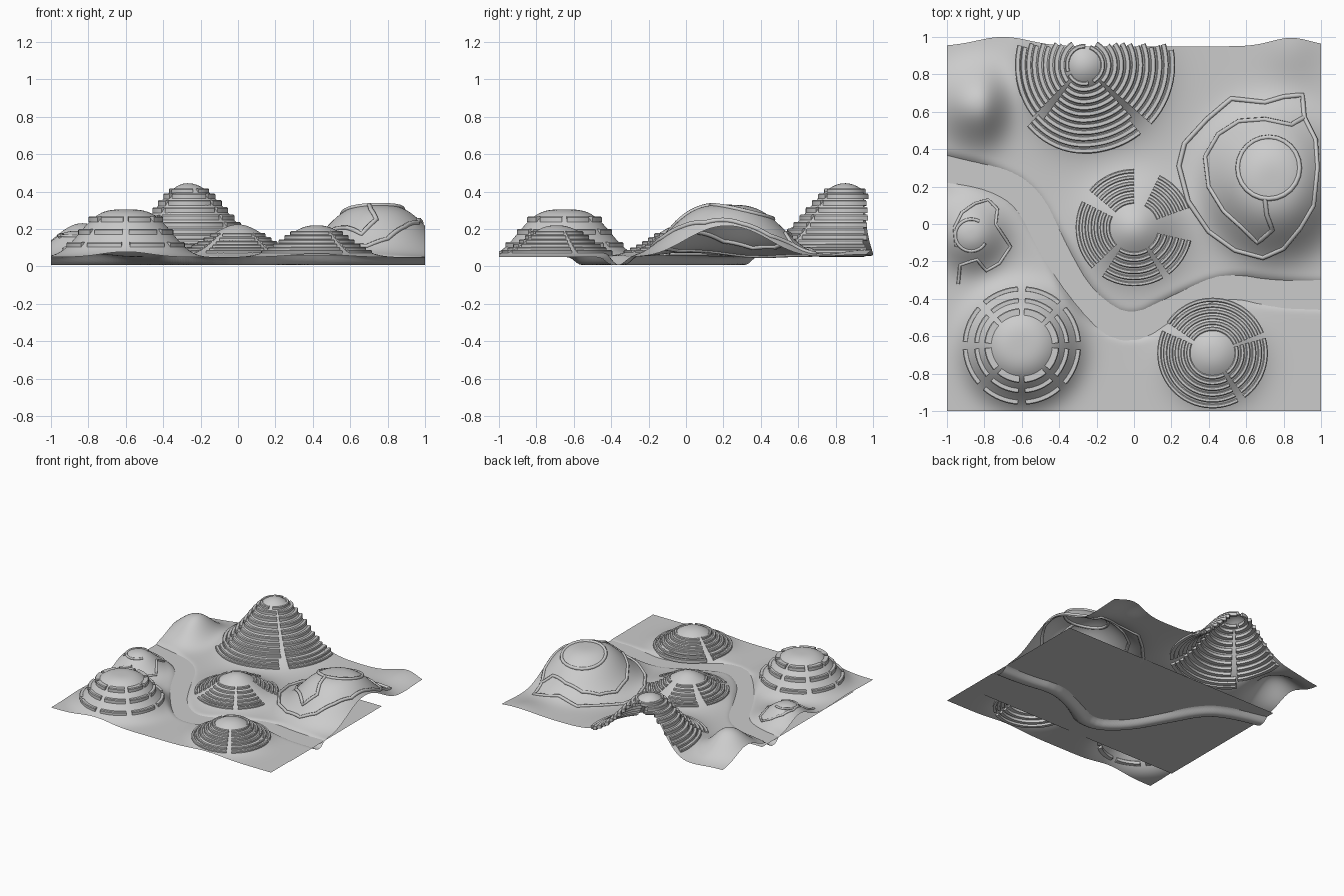
import bpy, bmesh, math

if "Cube" in bpy.data.objects:
    bpy.data.objects.remove(bpy.data.objects["Cube"])

BASE = 0.05
WATER = 0.046
# hills: cx, cy, height, radius left, radius right, radius y, steepness
HILLS = {
    "southwest": (-0.60, -0.65, 0.255, 0.278, 0.278, 0.278, 3.4),
    "north": (-0.27, 0.85, 0.395, 0.255, 0.30, 0.29, 2.1),
    "central": (0.0, -0.02, 0.175, 0.22, 0.22, 0.22, 2.0),
    "southeast": (0.42, -0.69, 0.17, 0.22, 0.22, 0.22, 2.4),
    "east": (0.74, 0.22, 0.28, 0.32, 0.32, 0.35, 3.2),
    "west": (-0.87, -0.05, 0.14, 0.17, 0.17, 0.17, 2.5),
    "northwest": (-0.83, 0.64, 0.18, 0.2, 0.14, 0.19, 2.2),
    "northeast": (0.84, 0.97, 0.04, 0.16, 0.16, 0.2, 2.0),
}
RIVER = [(-1.05, 0.31), (-0.75, 0.24), (-0.57, 0.14), (-0.43, -0.12), (-0.26, -0.43),
         (-0.02, -0.58), (0.25, -0.43), (0.5, -0.33), (0.75, -0.37), (1.05, -0.38)]
# round the river bends by cutting corners twice
for _ in range(2):
    cut = [RIVER[0]]
    for (ax, ay), (bx, by) in zip(RIVER, RIVER[1:]):
        cut += [(ax * .75 + bx * .25, ay * .75 + by * .25), (ax * .25 + bx * .75, ay * .25 + by * .75)]
    RIVER = cut + [RIVER[-1]]


def river_distance(x, y):
    best = 9
    for (ax, ay), (bx, by) in zip(RIVER, RIVER[1:]):
        dx, dy = bx - ax, by - ay
        t = max(0, min(1, ((x - ax) * dx + (y - ay) * dy) / (dx * dx + dy * dy)))
        best = min(best, math.hypot(x - ax - t * dx, y - ay - t * dy))
    return best


def hill_height(x, y):
    h = 0
    for cx, cy, height, rl, rr, ry, p in HILLS.values():
        d = math.hypot((x - cx) / (rl if x < cx else rr), (y - cy) / ry)
        h += height * math.exp(-d ** p)
    return h


def ground(x, y):
    g = math.exp(-(river_distance(x, y) / 0.06) ** 3)
    return BASE + hill_height(x, y) * (1 - 0.9 * g) - 0.043 * g


def add_object(name, bm, angle=40):
    bmesh.ops.recalc_face_normals(bm, faces=bm.faces)
    me = bpy.data.meshes.new(name)
    bm.to_mesh(me)
    bm.free()
    ob = bpy.data.objects.new(name, me)
    bpy.context.collection.objects.link(ob)
    bpy.ops.object.select_all(action='DESELECT')
    ob.select_set(True)
    bpy.context.view_layer.objects.active = ob
    bpy.ops.object.shade_smooth_by_angle(angle=math.radians(angle))
    return ob


def back_edge(x):
    return 0.95 + 0.05 * math.exp(-((x + 0.7) / 0.2) ** 2) + 0.045 * math.exp(-((x - 0.84) / 0.15) ** 2)


# terrain sheet with a gently wavy back edge
N = 140
bm = bmesh.new()
rows = []
for j in range(N + 1):
    row = []
    for i in range(N + 1):
        x = -1 + 2 * i / N
        y = -1 + 1.95 * j / N
        y += (back_edge(x) - 0.95) * max(0, (y - 0.6) / 0.35)
        row.append(bm.verts.new((x, y, ground(x, y))))
    rows.append(row)
for j in range(N):
    for i in range(N):
        bm.faces.new((rows[j][i], rows[j][i + 1], rows[j + 1][i + 1], rows[j + 1][i]))
add_object("terrain", bm)

# flat water sheet showing in the river channel
bm = bmesh.new()
bm.faces.new([bm.verts.new(c) for c in
              ((-1, -0.75, WATER), (1, -0.75, WATER), (1, 0.44, WATER), (-1, 0.44, WATER))])
add_object("water", bm)


def ledge(bm, hill, r, a0, a1, width, up, y_max=2):
    """One arc-shaped terrace ledge with a chamfered section, laid on the hill."""
    cx, cy, _, rl, rr, ry, _ = HILLS[hill]
    n = max(4, int((a1 - a0) / 5))
    w = width / 2
    section = [(-w, -0.015), (w, -0.018), (w, up * 0.5), (w - 0.005, up), (-w + 0.005, up), (-w, up * 0.6)]
    rings = []
    for i in range(n + 1):
        a = math.radians(a0 + (a1 - a0) * i / n)
        c, s = math.cos(a), math.sin(a)
        kx = (rl if c < 0 else rr) / ry
        x, y = cx + r * c * kx, cy + r * s
        if y > y_max:
            continue
        z = BASE + hill_height(x, y)
        rings.append([bm.verts.new((x + o * c, y + o * s, z + dz)) for o, dz in section])
    m = len(section)
    for p, q in zip(rings, rings[1:]):
        for k in range(m):
            bm.faces.new((p[k], p[(k + 1) % m], q[(k + 1) % m], q[k]))
    if len(rings) > 1:
        bm.faces.new(rings[0])
        bm.faces.new(rings[-1][::-1])


def terraces(name, hill, radii, sectors, width, up=0.012, y_max=2):
    bm = bmesh.new()
    for r in radii:
        for a0, a1 in sectors:
            ledge(bm, hill, r, a0, a1, width, up, y_max)
    return add_object(name, bm, 30)


def steps(first, last, count):
    return [first + (last - first) * i / (count - 1) for i in range(count)]


# terraced hills
eight = [(a + 4, a + 41) for a in range(0, 360, 45)]
terraces("southwest_terrace_inner", "southwest", [0.178], eight, 0.045)
terraces("southwest_terraces_outer", "southwest", [0.24, 0.302], eight, 0.03)
terraces("central_terraces", "central", steps(0.14, 0.302, 6),
         [(20, 64), (90, 140), (153, 224), (237, 300), (307, 347)], 0.022)
terraces("southeast_terraces", "southeast", steps(0.13, 0.285, 6),
         [(22, 146), (156, 298), (306, 376)], 0.022)
terraces("north_terraces_summit", "north", [0.1], [(-60, 70), (85, 200), (212, 285)], 0.024)
terraces("north_terraces_south_upper", "north", steps(0.13, 0.361, 8), [(230, 312)], 0.028)
terraces("north_terraces_south_lower", "north", steps(0.394, 0.46, 3), [(224, 309)], 0.028)
terraces("north_terraces_west", "north", steps(0.13, 0.40, 9), [(100, 180), (180, 222)], 0.029, y_max=0.965)
terraces("north_terraces_east", "north", steps(0.13, 0.46, 11), [(-42, 0), (0, 85)], 0.029, y_max=0.965)


def trail(name, points, closed=False, radius=0.013):
    """Rounded path draped over the terrain."""
    pts = list(points) + ([points[0]] if closed else [])
    out = []
    for (ax, ay), (bx, by) in zip(pts, pts[1:]):
        n = max(1, int(math.hypot(bx - ax, by - ay) / 0.025))
        out += [(ax + (bx - ax) * i / n, ay + (by - ay) * i / n) for i in range(n)]
    if not closed:
        out.append(pts[-1])
    cu = bpy.data.curves.new(name, 'CURVE')
    cu.dimensions = '3D'
    cu.bevel_depth = radius
    cu.bevel_resolution = 1
    cu.use_fill_caps = True
    sp = cu.splines.new('POLY')
    sp.points.add(len(out) - 1)
    for p, (x, y) in zip(sp.points, out):
        p.co = (x, y, ground(x, y) + 0.001, 1)
    sp.use_cyclic_u = closed
    ob = bpy.data.objects.new(name, cu)
    bpy.context.collection.objects.link(ob)


def circle(cx, cy, r, a0=0, a1=345, n=24):
    return [(cx + r * math.cos(math.radians(a0 + (a1 - a0) * i / (n - 1))),
             cy + r * math.sin(math.radians(a0 + (a1 - a0) * i / (n - 1)))) for i in range(n)]


# contour trails on the east hill
trail("east_trail_top", circle(0.72, 0.3, 0.165), True)
trail("east_trail_lower", [
    (0.91, 0.57), (0.9, 0.69), (0.8, 0.68), (0.7, 0.65), (0.52, 0.67), (0.39, 0.56), (0.27, 0.43),
    (0.24, 0.31), (0.29, 0.12), (0.4, -0.04), (0.54, -0.14), (0.69, -0.18), (0.8, -0.13),
    (0.89, -0.02), (0.96, 0.1), (0.98, 0.3), (0.97, 0.45)], True)
trail("east_trail_middle", [
    (0.91, 0.57), (0.84, 0.53), (0.7, 0.56), (0.56, 0.55), (0.45, 0.48), (0.38, 0.36), (0.4, 0.2),
    (0.48, 0.07), (0.58, -0.02), (0.66, -0.1), (0.74, -0.03), (0.71, 0.05), (0.7, 0.14)])

# winding trail on the small west hill
trail("west_trail_top", circle(-0.87, -0.06, 0.085, 60, 330), radius=0.009)
trail("west_trail_lower", [
    (-0.94, -0.32), (-0.93, -0.22), (-0.84, -0.19), (-0.79, -0.25), (-0.72, -0.21), (-0.66, -0.12),
    (-0.74, 0.0), (-0.73, 0.08), (-0.78, 0.13), (-0.85, 0.11), (-0.92, 0.06), (-0.96, -0.02),
    (-0.95, -0.12)], radius=0.009)
